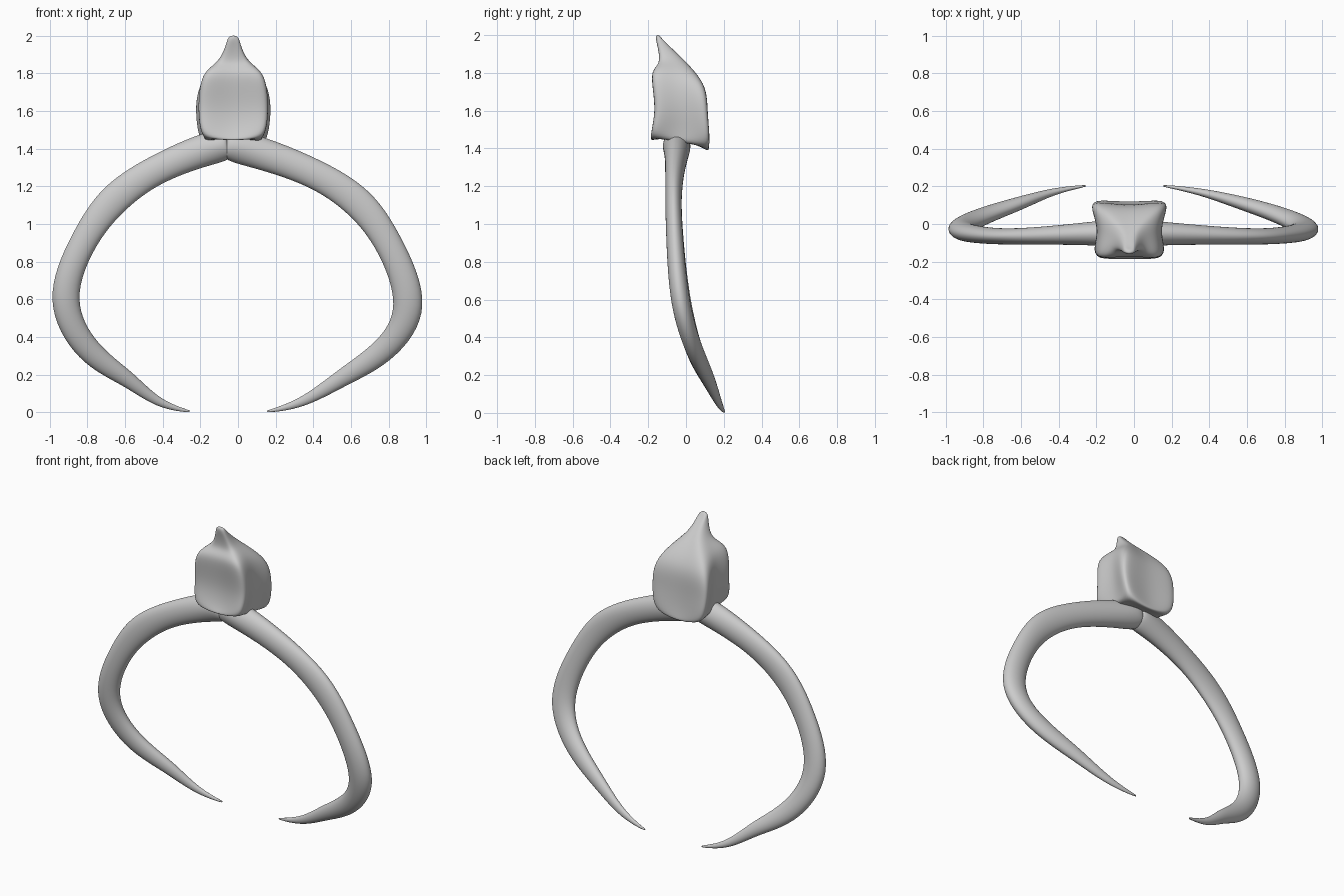
import bpy, bmesh, math
from mathutils import Vector

if "Cube" in bpy.data.objects:
    bpy.data.objects.remove(bpy.data.objects["Cube"])


def loft(name, rings, start, end):
    """Skin 8-point rings with capped ends; the smoothed surface passes through the points."""
    pts = [Vector(p) for ring in rings for p in ring] + [Vector(start), Vector(end)]
    n = len(rings)
    faces = []
    for i in range(n - 1):
        for k in range(8):
            a, b = i * 8 + k, i * 8 + (k + 1) % 8
            faces.append((a, b, b + 8, a + 8))
    last = (n - 1) * 8
    for k in range(0, 8, 2):
        faces.append((n * 8, (k + 2) % 8, k + 1, k))
        faces.append((n * 8 + 1, last + k, last + k + 1, last + (k + 2) % 8))
    mesh = bpy.data.meshes.new(name)
    mesh.from_pydata(pts, [], faces)
    obj = bpy.data.objects.new(name, mesh)
    bpy.context.collection.objects.link(obj)
    bm = bmesh.new()
    bm.from_mesh(mesh)
    bmesh.ops.recalc_face_normals(bm, faces=bm.faces)
    bm.to_mesh(mesh)
    bm.free()
    mesh.polygons.foreach_set("use_smooth", [True] * len(mesh.polygons))
    sub = obj.modifiers.new("Smooth", 'SUBSURF')
    sub.levels = sub.render_levels = 3
    # push the cage outward so smoothing lands on the intended points
    for _ in range(3):
        dg = bpy.context.evaluated_depsgraph_get()
        dg.update()
        smooth = [v.co.copy() for v in obj.evaluated_get(dg).data.vertices[:len(pts)]]
        for v, target, got in zip(mesh.vertices, pts, smooth):
            v.co += (target - got) * 0.8
        mesh.update()
        obj.update_tag()
    return obj


# Vertebra: per level, (y, z, half width) of front, middle and back, plus centre inset
CX = -0.025
levels = [
    ((-0.18, 1.455, 0.150), (-0.03, 1.46, 0.135), (0.115, 1.405, 0.155), 0.010),
    ((-0.16, 1.60, 0.180), (-0.02, 1.60, 0.165), (0.110, 1.58, 0.195), 0.012),
    ((-0.18, 1.79, 0.155), (-0.05, 1.785, 0.145), (0.090, 1.74, 0.165), 0.010),
    ((-0.135, 1.86, 0.065), (-0.09, 1.88, 0.070), (-0.030, 1.88, 0.045), -0.005),
    ((-0.155, 1.97, 0.025), (-0.14, 1.98, 0.032), (-0.115, 1.965, 0.025), -0.003),
]
rings = []
for (yf, zf, wf), (ym, zm, wm), (yb, zb, wb), inset in levels:
    rings.append([(CX - wf, yf, zf), (CX, yf + inset, zf), (CX + wf, yf, zf),
                  (CX + wm, ym, zm), (CX + wb, yb, zb), (CX, yb - inset, zb),
                  (CX - wb, yb, zb), (CX - wm, ym, zm)])
loft("vertebra", rings, (CX, -0.03, 1.465), (CX, -0.143, 2.0))


def rib(name, path):
    """Oval tube along (x, z, half width, y, half depth)."""
    rings = []
    for i, (x, z, r, y, ry) in enumerate(path):
        a, b = path[max(i - 1, 0)], path[min(i + 1, len(path) - 1)]
        t = Vector((b[0] - a[0], b[1] - a[1])).normalized()
        ring = []
        for k in range(8):
            c, s = math.cos(k * math.pi / 4), math.sin(k * math.pi / 4)
            ring.append((x - t.y * r * c, y + ry * s, z + t.x * r * c))
        rings.append(ring)
    ends = [(p[0], p[3], p[1]) for p in (path[0], path[-1])]
    return loft(name, rings, *ends)


# Ribs: root, outer bow, tapered tip
rib("left_rib", [
    (-0.065, 1.420, 0.075, -0.050, 0.070), (-0.20, 1.385, 0.085, -0.050, 0.064),
    (-0.44, 1.282, 0.077, -0.060, 0.050), (-0.655, 1.130, 0.082, -0.066, 0.043),
    (-0.815, 0.910, 0.070, -0.057, 0.045), (-0.917, 0.600, 0.073, -0.025, 0.050),
    (-0.790, 0.330, 0.064, 0.045, 0.046), (-0.590, 0.180, 0.043, 0.115, 0.035),
    (-0.420, 0.055, 0.023, 0.172, 0.018), (-0.272, 0.009, 0.007, 0.200, 0.006)])
rib("right_rib", [
    (-0.050, 1.420, 0.075, -0.050, 0.070), (0.120, 1.375, 0.085, -0.050, 0.064),
    (0.400, 1.268, 0.077, -0.060, 0.050), (0.640, 1.110, 0.082, -0.066, 0.043),
    (0.805, 0.880, 0.072, -0.057, 0.045), (0.905, 0.570, 0.079, -0.025, 0.050),
    (0.775, 0.335, 0.064, 0.045, 0.046), (0.555, 0.185, 0.046, 0.115, 0.035),
    (0.340, 0.056, 0.025, 0.172, 0.018), (0.172, 0.009, 0.007, 0.200, 0.006)])
